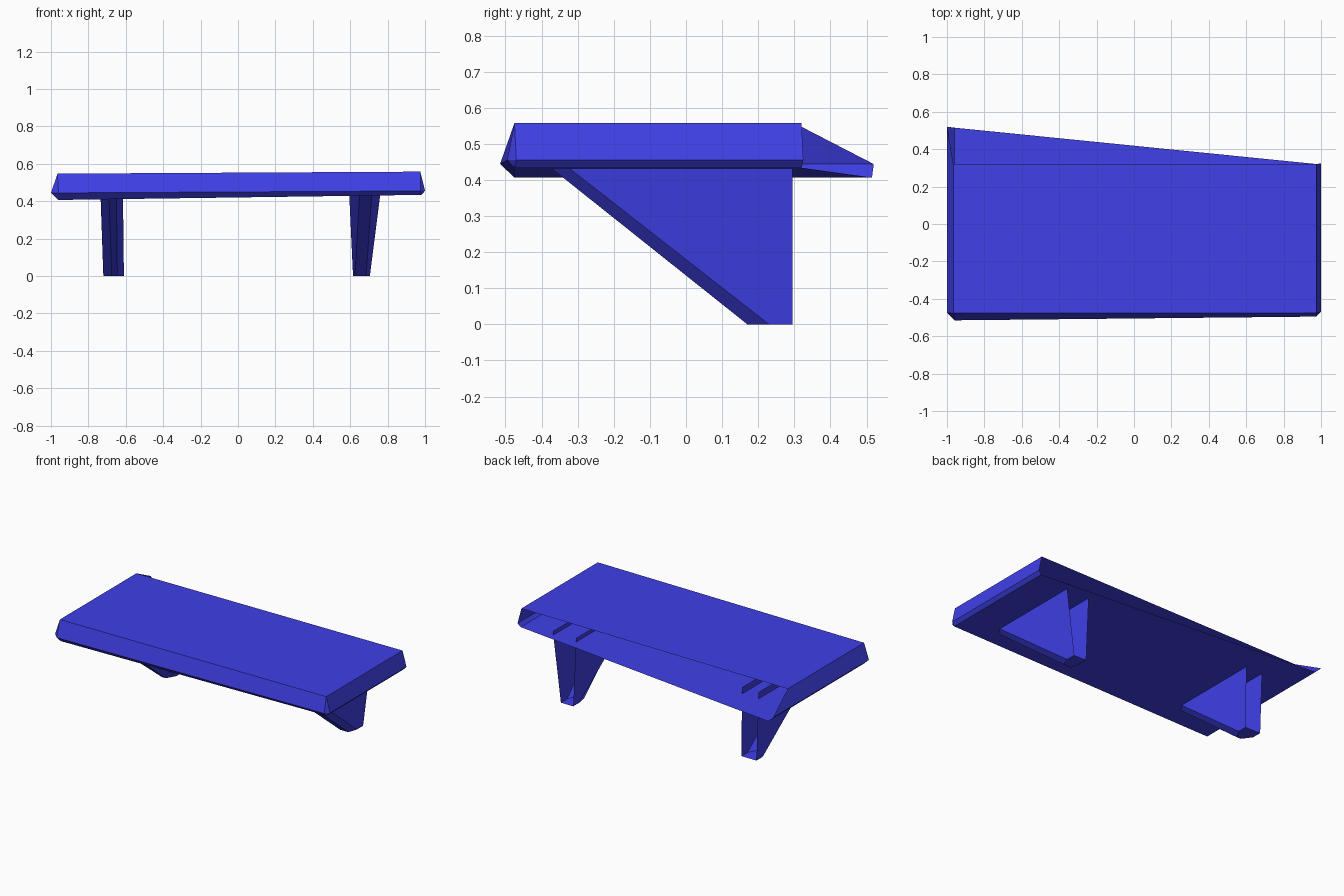
import bpy
import bmesh

cube = bpy.data.objects.get("Cube")
if cube:
    bpy.data.objects.remove(cube, do_unlink=True)

# Single flat colour
BLUE = (0.05, 0.05, 0.8, 1.0)
mat = bpy.data.materials.new("blue paint")
mat.use_nodes = True
mat.diffuse_color = BLUE
mat.node_tree.nodes["Principled BSDF"].inputs["Base Color"].default_value = BLUE


def finish(name, bm):
    mesh = bpy.data.meshes.new(name)
    bm.to_mesh(mesh)
    bm.free()
    mesh.materials.append(mat)
    obj = bpy.data.objects.new(name, mesh)
    bpy.context.collection.objects.link(obj)
    return obj


def add_face(bm, verts):
    """Face from the distinct vertices, in order."""
    verts = list(dict.fromkeys(verts))
    if len(verts) > 2:
        bm.faces.new(verts)


def bridge(bm, upper, lower):
    """Wall between two open rows, facing outwards."""
    for i in range(len(upper) - 1):
        add_face(bm, [upper[i], upper[i + 1], lower[i + 1], lower[i]])


def tilted_row(bm, points, z_right, z_left):
    """Row of vertices whose height changes evenly from +x to -x."""
    mid, slope = (z_right + z_left) / 2, (z_right - z_left) / 2
    return [bm.verts.new((x, y, mid + slope * x)) for x, y in points]


# Shelf: a thin shell, open at the back, with a wide rim
bm = bmesh.new()
top = tilted_row(bm, [(.975, .32), (.975, -.475), (-.965, -.475), (-.965, .32)], .558, .547)
rim = tilted_row(bm, [(1, .325), (1, -.47), (.975, -.495),
                      (-.96, -.515), (-1, -.475), (-1, .52)], .455, .444)
base = tilted_row(bm, [(.98, .32), (.98, -.475), (-.96, -.475), (-.96, .515)], .434, .406)
corners = [0, 1, 1, 2, 2, 3]
bridge(bm, [top[i] for i in corners], rim)
bridge(bm, rim, [base[i] for i in corners])
add_face(bm, top[::-1])
add_face(bm, base)
finish("shelf_board", bm)


# Brackets: hollow tapered wedges, open at the back, chamfered in front
def bracket(name, high, low):
    bm = bmesh.new()

    def row(z):
        t = z / .43
        x0, x1, x2, x3 = [b + (a - b) * t for a, b in zip(high, low)]
        side, ridge = .23 - .55 * t, .17 - .54 * t
        pts = [(x3, .295), (x3, side), (x2, ridge), (x1, ridge), (x0, side), (x0, .295)]
        return [bm.verts.new((x, y, z)) for x, y in pts]

    upper, lower = row(.455), row(0)
    bridge(bm, upper, lower)
    add_face(bm, lower)
    bmesh.ops.recalc_face_normals(bm, faces=bm.faces)
    finish(name, bm)


bracket("left_bracket", (.595, .65, .715, .76), (.615, .625, .685, .705))
bracket("right_bracket", (-.735, -.69, -.65, -.615), (-.72, -.675, -.645, -.61))
